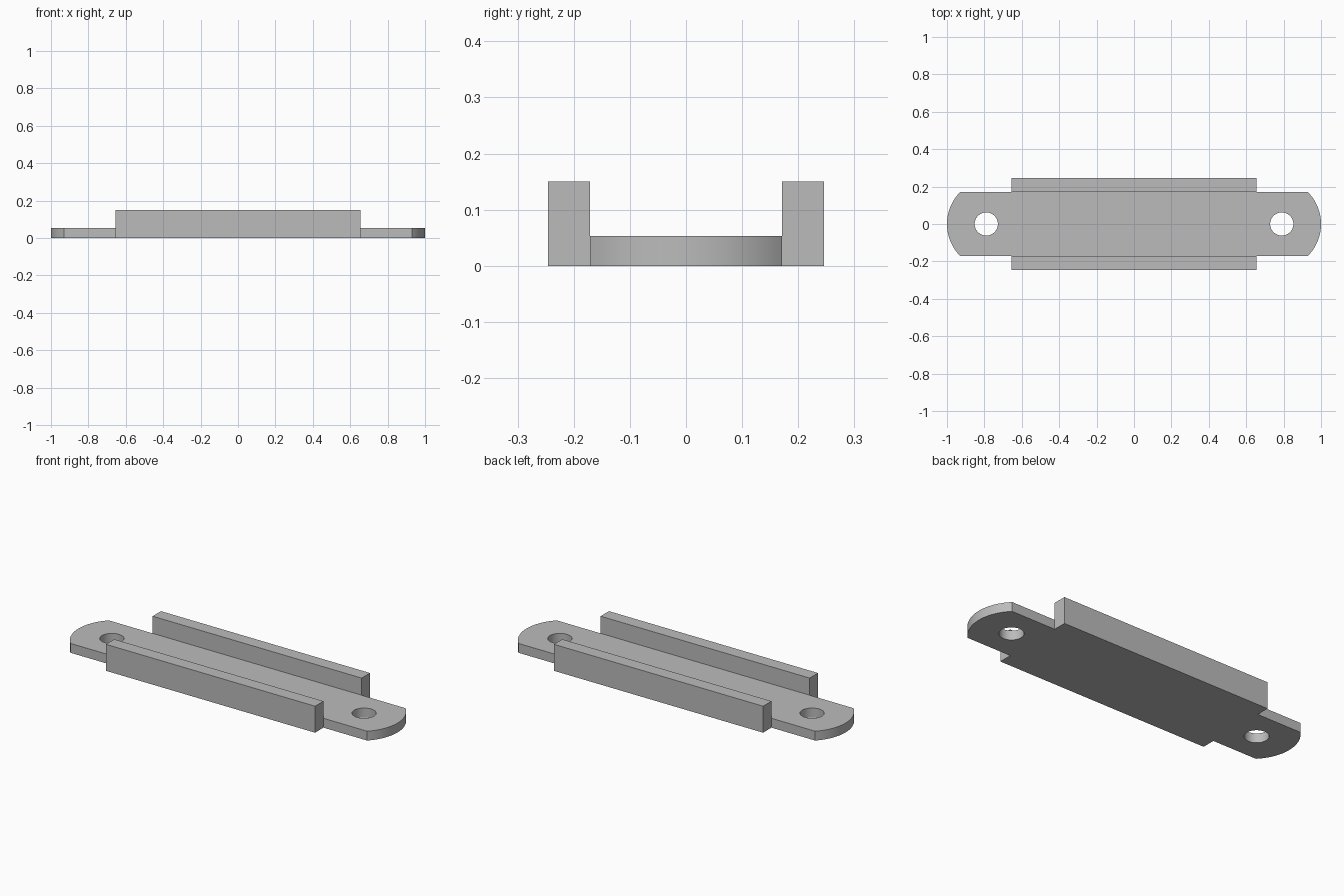
import bpy
import bmesh
from math import asin, cos, sin, pi

cube = bpy.data.objects.get("Cube")
if cube:
    bpy.data.objects.remove(cube, do_unlink=True)

PLATE_HALF_WIDTH, PLATE_HEIGHT = 0.171, 0.053
END_RADIUS, HOLE_X, HOLE_RADIUS = 0.242, 0.79, 0.062
RAIL_HALF_LENGTH, RAIL_OUTER, RAIL_HEIGHT = 0.655, 0.246, 0.15

grey = bpy.data.materials.new("plain grey")
grey.use_nodes = True
colour = (0.5, 0.5, 0.5, 1)
grey.diffuse_color = colour
grey.node_tree.nodes["Principled BSDF"].inputs["Base Color"].default_value = colour


def arc(cx, radius, start, end, steps):
    angles = [start + (end - start) * i / steps for i in range(steps + 1)]
    return [(cx + radius * cos(a), radius * sin(a)) for a in angles]


def extruded(name, loops, height):
    """Fill closed outlines (inner loops become holes) and raise them from z = 0."""
    bm = bmesh.new()
    edges = []
    for loop in loops:
        verts = [bm.verts.new((x, y, 0)) for x, y in loop]
        edges += [bm.edges.new((v, verts[i - 1])) for i, v in enumerate(verts)]
    bmesh.ops.triangle_fill(bm, edges=edges, use_beauty=True, use_dissolve=False)
    top = bmesh.ops.extrude_face_region(bm, geom=bm.faces[:], use_keep_orig=True)
    verts = [g for g in top["geom"] if isinstance(g, bmesh.types.BMVert)]
    bmesh.ops.translate(bm, verts=verts, vec=(0, 0, height))
    bmesh.ops.recalc_face_normals(bm, faces=bm.faces[:])
    mesh = bpy.data.meshes.new(name)
    bm.to_mesh(mesh)
    bm.free()
    mesh.materials.append(grey)
    obj = bpy.data.objects.new(name, mesh)
    bpy.context.collection.objects.link(obj)
    return obj


# Base plate with shallow rounded ends and a screw hole near each end
half_angle = asin(PLATE_HALF_WIDTH / END_RADIUS)
end = arc(1 - END_RADIUS, END_RADIUS, -half_angle, half_angle, 24)
outline = end + [(-x, -y) for x, y in end]
holes = [arc(s * HOLE_X, HOLE_RADIUS, 0, 2 * pi, 48)[:-1] for s in (-1, 1)]
plate = extruded("base_plate", [outline] + holes, PLATE_HEIGHT)

# Side rails running along both long edges
for side, name in ((-1, "front_rail"), (1, "back_rail")):
    inner, outer = side * PLATE_HALF_WIDTH, side * RAIL_OUTER
    x = RAIL_HALF_LENGTH
    extruded(name, [[(-x, inner), (x, inner), (x, outer), (-x, outer)]], RAIL_HEIGHT)

# Smooth the curved walls, keeping the rims sharp
bpy.ops.object.select_all(action="DESELECT")
plate.select_set(True)
bpy.context.view_layer.objects.active = plate
bpy.ops.object.shade_smooth_by_angle()
